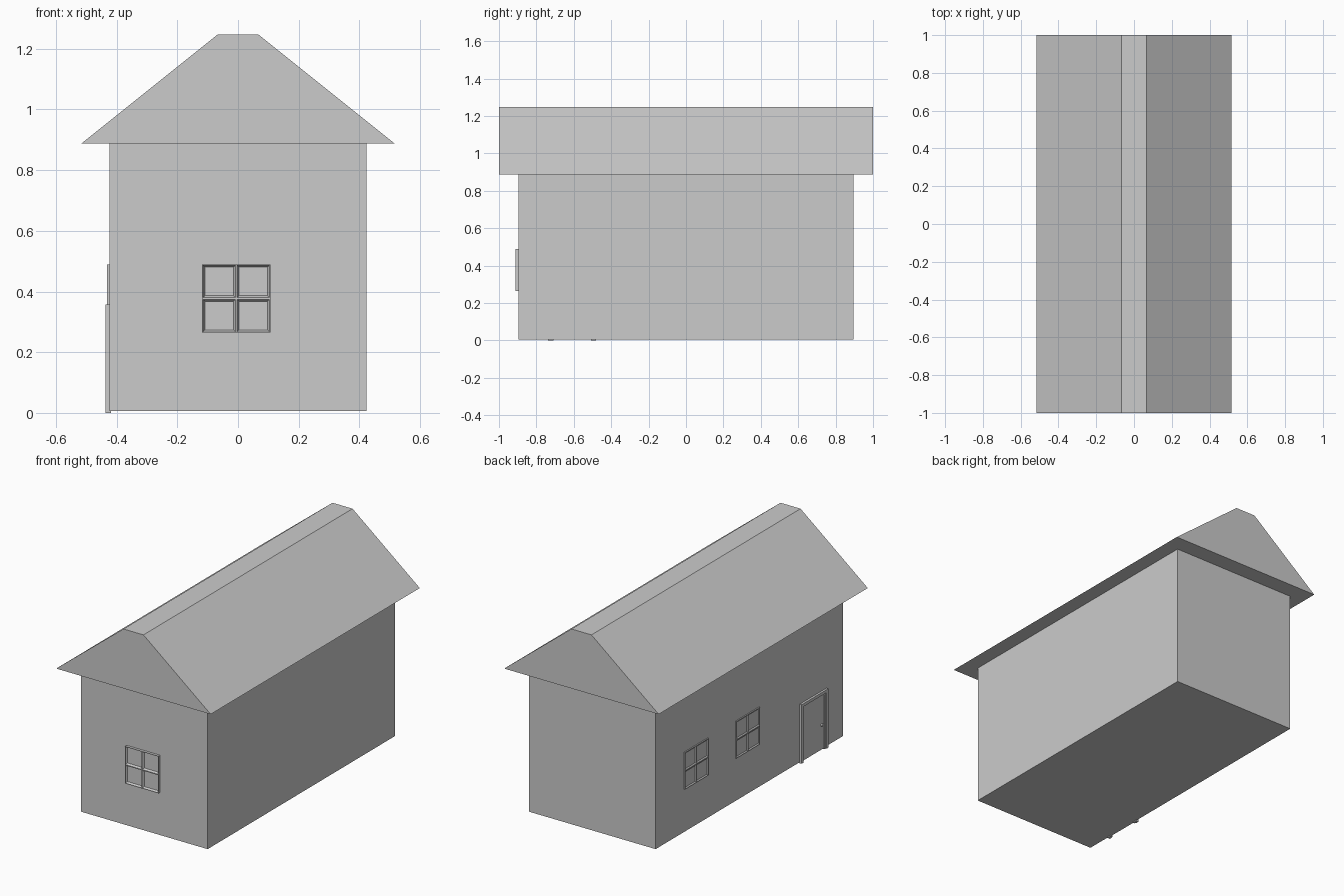
import bpy, bmesh
from math import pi

if "Cube" in bpy.data.objects:
    bpy.data.objects.remove(bpy.data.objects["Cube"])

FRONT = (pi / 2, 0, 0)            # local x right, y up, z out of the front wall
LEFT = (pi / 2, 0, -pi / 2)       # same, out of the left wall


def finish(name, bm, loc=(0, 0, 0), rot=(0, 0, 0)):
    bmesh.ops.recalc_face_normals(bm, faces=bm.faces)
    me = bpy.data.meshes.new(name)
    bm.to_mesh(me)
    bm.free()
    ob = bpy.data.objects.new(name, me)
    ob.location, ob.rotation_euler = loc, rot
    bpy.context.collection.objects.link(ob)
    return ob


def prism(name, profile, z0, z1, loc=(0, 0, 0), rot=(0, 0, 0)):
    """Extrude an xy profile from z0 to z1."""
    bm = bmesh.new()
    face = bm.faces.new([bm.verts.new((x, y, z0)) for x, y in profile])
    out = bmesh.ops.extrude_face_region(bm, geom=[face])["geom"]
    moved = [v for v in out if isinstance(v, bmesh.types.BMVert)]
    bmesh.ops.translate(bm, verts=moved, vec=(0, 0, z1 - z0))
    return finish(name, bm, loc, rot)


def rect(x0, x1, y0, y1):
    return [(x0, y0), (x1, y0), (x1, y1), (x0, y1)]


def arch(half, top, width):
    """Upside-down U: two jambs and a lintel."""
    i = half - width
    return [(-half, 0), (-i, 0), (-i, top - width), (i, top - width),
            (i, 0), (half, 0), (half, top), (-half, top)]


def window(name, loc, rot, depth):
    """Four panes sunk between thin bars with sloping sides."""
    h = 0.1125
    bm = bmesh.new()
    v = [[bm.verts.new((x, y, depth)) for x in (-h, 0, h)] for y in (-h, 0, h)]
    panes = [bm.faces.new((v[j][i], v[j][i + 1], v[j + 1][i + 1], v[j + 1][i]))
             for j in range(2) for i in range(2)]
    rim = [e for e in bm.edges if e.is_boundary]
    # outer sides running back into the wall
    out = bmesh.ops.extrude_edge_only(bm, edges=rim)["geom"]
    back = [g for g in out if isinstance(g, bmesh.types.BMVert)]
    for b in back:
        b.co.z = -0.005
    bmesh.ops.inset_individual(bm, faces=panes, thickness=0.004)
    bmesh.ops.inset_individual(bm, faces=panes, thickness=0.009, depth=-0.75 * depth)
    return finish(name, bm, loc, rot)


# walls
prism("walls", rect(-0.424, 0.424, -0.896, 0.896), 0.006, 0.887)

# flat-topped roof running front to back
prism("roof", [(-0.517, 0.887), (0.517, 0.887), (0.067, 1.247), (-0.067, 1.247)],
      -1, 1, rot=FRONT)

# windows
window("front_window", (-0.006, -0.896, 0.377), FRONT, 0.016)
for i, y in enumerate((0.511, 0.02)):
    window(f"side_window_{i + 1}", (-0.424, y, 0.377), LEFT, 0.007)

# door, stepped frame and knob
at = (-0.424, -0.609, 0)
prism("door_frame", arch(0.128, 0.357, 0.018), -0.005, 0.013, at, LEFT)
prism("door_frame_inner", arch(0.112, 0.341, 0.012), -0.005, 0.008, at, LEFT)
prism("door", rect(-0.102, 0.102, 0.006, 0.331), -0.005, 0.004, at, LEFT)
bpy.ops.mesh.primitive_uv_sphere_add(segments=12, ring_count=8, radius=0.009,
                                     location=(-0.429, -0.686, 0.155))
bpy.context.object.name = "door_knob"
bpy.context.object.scale.x = 0.85
bpy.ops.object.shade_smooth_by_angle()
